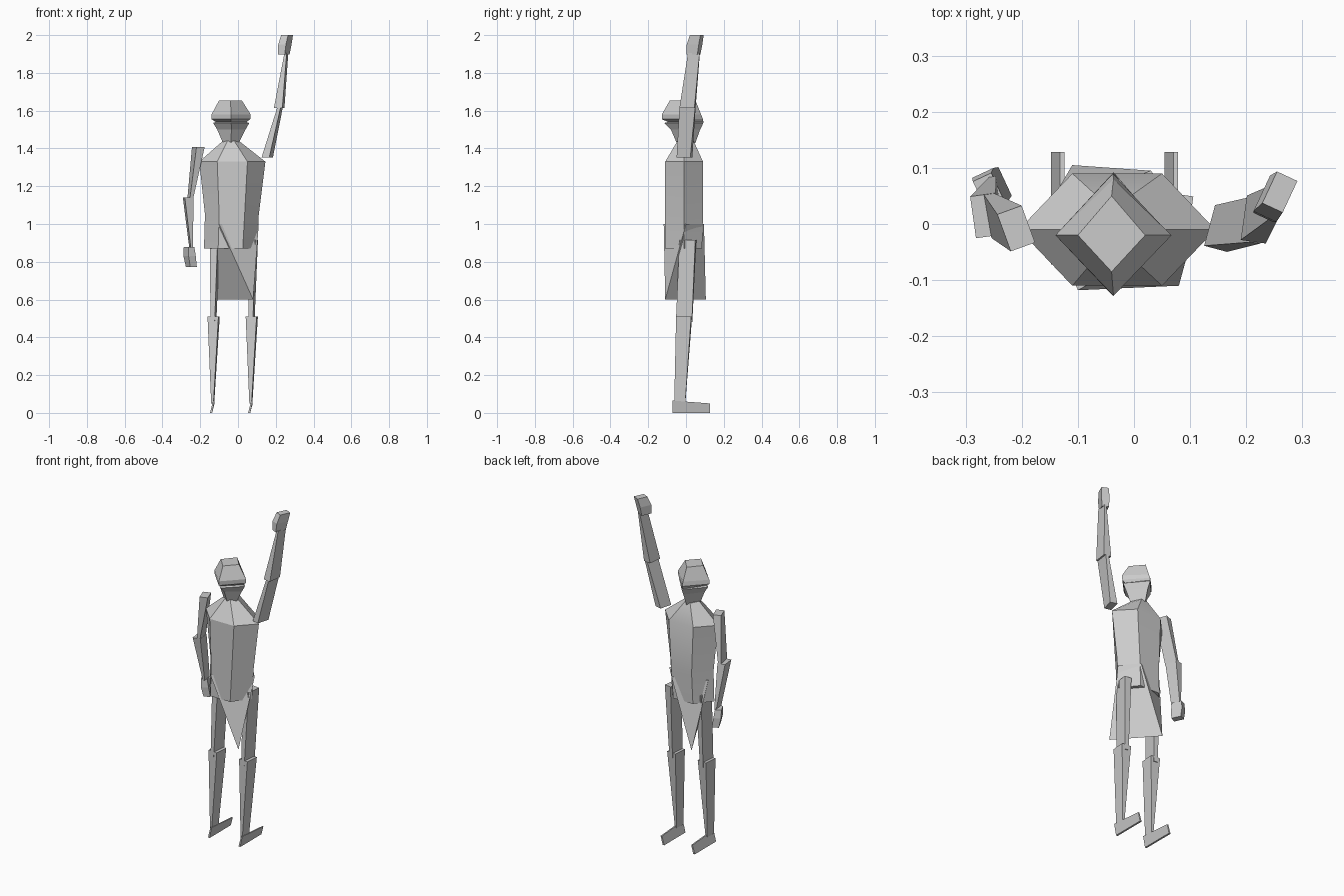
import bpy, bmesh, math
from mathutils import Vector, Matrix


def make_object(name, bm, smooth=None):
    bmesh.ops.recalc_face_normals(bm, faces=bm.faces)
    me = bpy.data.meshes.new(name)
    bm.to_mesh(me)
    bm.free()
    ob = bpy.data.objects.new(name, me)
    bpy.context.collection.objects.link(ob)
    if smooth:
        bpy.context.view_layer.objects.active = ob
        ob.select_set(True)
        bpy.ops.object.shade_smooth_by_angle(angle=math.radians(smooth))
        ob.select_set(False)
    return ob


def loft(name, rings, smooth=None):
    """Skin equal-sized point rings and cap both ends."""
    bm = bmesh.new()
    vs = [[bm.verts.new(p) for p in r] for r in rings]
    n = len(rings[0])
    for a, b in zip(vs, vs[1:]):
        for i in range(n):
            j = (i + 1) % n
            bm.faces.new((a[i], a[j], b[j], b[i]))
    bm.faces.new(vs[0][::-1])
    bm.faces.new(vs[-1])
    return make_object(name, bm, smooth)


def quad(c, w, d, turn=0):
    """Rectangular section at centre c, turned about z."""
    rot = Matrix.Rotation(math.radians(turn), 3, 'Z')
    return [Vector(c) + rot @ Vector((sx * w / 2, sy * d / 2, 0))
            for sx, sy in ((-1, -1), (1, -1), (1, 1), (-1, 1))]


def limb(name, *sections):
    return loft(name, [quad(*s) for s in sections])


def diamond(z, xl, xr, yf, yb):
    return [(xl, -0.02, z), ((xl + xr) / 2, yf, z), (xr, -0.02, z), ((xl + xr) / 2, yb, z)]


def hexagon(z, xl, xr, yf, yb, inset):
    return [(xl, -0.01, z), (xl + inset, yf, z), (xr - inset, yf, z),
            (xr, -0.01, z), (xr - inset, yb, z), (xl + inset, yb, z)]


# Head with a shallow eye slit
loft("head", [diamond(*r) for r in (
    (1.43, -0.08, 0.005, -0.05, 0.05), (1.50, -0.11, 0.04, -0.08, 0.075),
    (1.535, -0.132, 0.06, -0.115, 0.092), (1.54, -0.118, 0.045, -0.095, 0.092),
    (1.555, -0.14, 0.065, -0.128, 0.09), (1.58, -0.14, 0.067, -0.128, 0.08),
    (1.655, -0.10, 0.02, -0.085, 0.05))])

# Torso
loft("torso", [hexagon(*r) for r in (
    (0.87, -0.18, 0.10, -0.11, 0.085, 0.075), (1.05, -0.175, 0.11, -0.11, 0.09, 0.075),
    (1.33, -0.205, 0.145, -0.11, 0.09, 0.095), (1.44, -0.08, 0.005, -0.045, 0.04, 0.025))], 30)

# Skirt: a waist ring closing to a diagonal bottom edge
bm = bmesh.new()
a, b, c, d, p, q = [bm.verts.new(v) for v in (
    (-0.10, -0.118, 1.0), (0.11, 0, 1.0), (0.03, 0.095, 1.0),
    (-0.16, 0.02, 1.0), (0.08, -0.11, 0.6), (-0.11, 0.105, 0.6))]
for f in ((a, b, p), (b, c, q, p), (c, d, q), (d, a, q), (a, p, q), (a, d, c, b)):
    bm.faces.new(f)
make_object("skirt", bm)

# Legs
for side, x in (("left", -0.131), ("right", 0.071)):
    limb(side + "_thigh", ((x + 0.001, -0.01, 0.48), 0.022, 0.085, -6),
         ((x + 0.008, 0.01, 0.915), 0.042, 0.085, -8))
    limb(side + "_shin", ((x - 0.003, -0.033, 0.05), 0.012, 0.058, -4),
         ((x + 0.002, -0.01, 0.51), 0.058, 0.08, -5))
    loft(side + "_foot", [
        [(x - 0.017, y, 0.0), (x - 0.006, y, 0.0), (x + 0.007, y, h), (x - 0.001, y, h)]
        for y, h in ((-0.072, 0.065), (0.128, 0.05))])

# Raised arm
limb("raised_upper_arm", ((0.155, -0.008, 1.353), 0.042, 0.075, -15),
     ((0.222, 0.008, 1.615), 0.018, 0.084, -8))
limb("raised_forearm", ((0.218, 0.008, 1.615), 0.045, 0.08, -8),
     ((0.256, 0.042, 1.905), 0.012, 0.062, -8))
limb("raised_hand", ((0.243, 0.04, 1.898), 0.038, 0.062, -25),
     ((0.248, 0.045, 1.95), 0.045, 0.07, -25), ((0.26, 0.057, 2.0), 0.04, 0.062, -25))

# Lowered arm
limb("lowered_upper_arm", ((-0.252, 0.015, 1.138), 0.018, 0.078, 10),
     ((-0.21, -0.008, 1.408), 0.046, 0.07, 20))
limb("lowered_forearm", ((-0.248, 0.055, 0.875), 0.012, 0.06, 8),
     ((-0.264, 0.015, 1.14), 0.046, 0.075, 8))
limb("lowered_hand", ((-0.247, 0.068, 0.773), 0.038, 0.056, 25),
     ((-0.256, 0.062, 0.83), 0.042, 0.064, 25), ((-0.259, 0.058, 0.878), 0.036, 0.056, 25))
